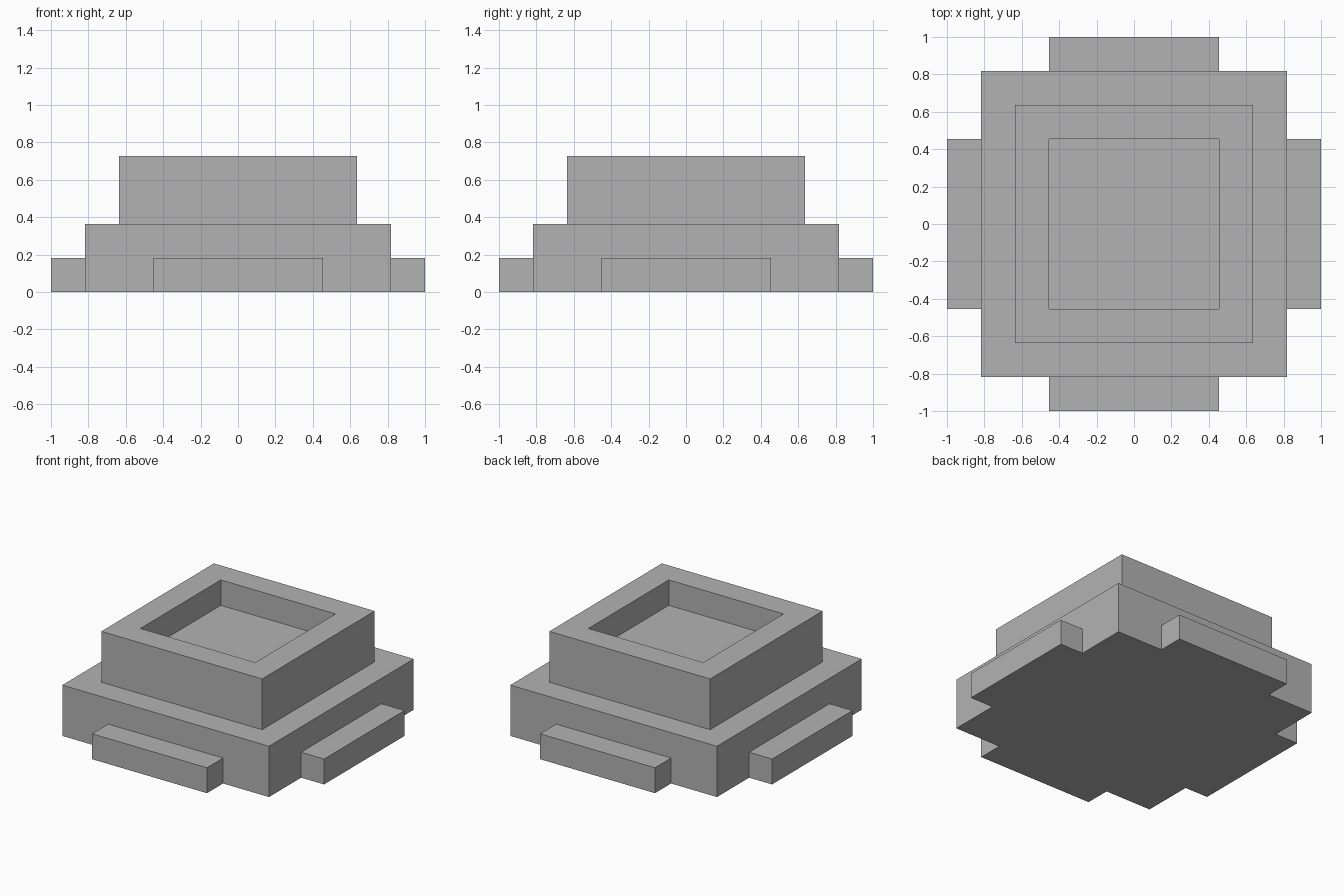
import bpy
import bmesh
from math import pi
from mathutils import Matrix, Vector

U = 1 / 11  # design module: the model is 22 modules wide

cube = bpy.data.objects.get("Cube")
if cube:
    bpy.data.objects.remove(cube, do_unlink=True)

grey = bpy.data.materials.new("plain grey")
grey.use_nodes = True
colour = (0.45, 0.45, 0.45, 1)
grey.diffuse_color = colour
grey.node_tree.nodes["Principled BSDF"].inputs["Base Color"].default_value = colour


def finish(bm, name):
    bmesh.ops.recalc_face_normals(bm, faces=bm.faces)
    mesh = bpy.data.meshes.new(name)
    bm.to_mesh(mesh)
    bm.free()
    mesh.materials.append(grey)
    obj = bpy.data.objects.new(name, mesh)
    bpy.context.collection.objects.link(obj)
    return obj


def stepped_block(name, profile):
    """Square rings (half width, height) joined into a closed solid."""
    bm = bmesh.new()
    corners = [(-1, -1), (1, -1), (1, 1), (-1, 1)]
    rings = [[bm.verts.new((x * w * U, y * w * U, z * U)) for x, y in corners]
             for w, z in profile]
    for low, high in zip(rings, rings[1:]):
        for i in range(4):
            j = (i + 1) % 4
            bm.faces.new((low[i], low[j], high[j], high[i]))
    bm.faces.new(rings[0][::-1])
    bm.faces.new(rings[-1])
    return finish(bm, name)


def side_tab(name, angle):
    """Low bar standing against one side of the base."""
    bm = bmesh.new()
    bmesh.ops.create_cube(bm, size=1)
    bmesh.ops.scale(bm, vec=Vector((10, 2, 2)) * U, verts=bm.verts)
    bmesh.ops.translate(bm, vec=Vector((0, -10, 1)) * U, verts=bm.verts)
    bmesh.ops.rotate(bm, cent=(0, 0, 0), matrix=Matrix.Rotation(angle, 3, "Z"),
                     verts=bm.verts)
    return finish(bm, name)


# Wide base, narrower upper block and its square recess
stepped_block("stepped_body", [(9, 0), (9, 4), (7, 4), (7, 8), (5, 8), (5, 6)])

# One tab on each side
for k, side in enumerate(("front", "left", "back", "right")):
    side_tab(side + "_tab", k * pi / 2)
